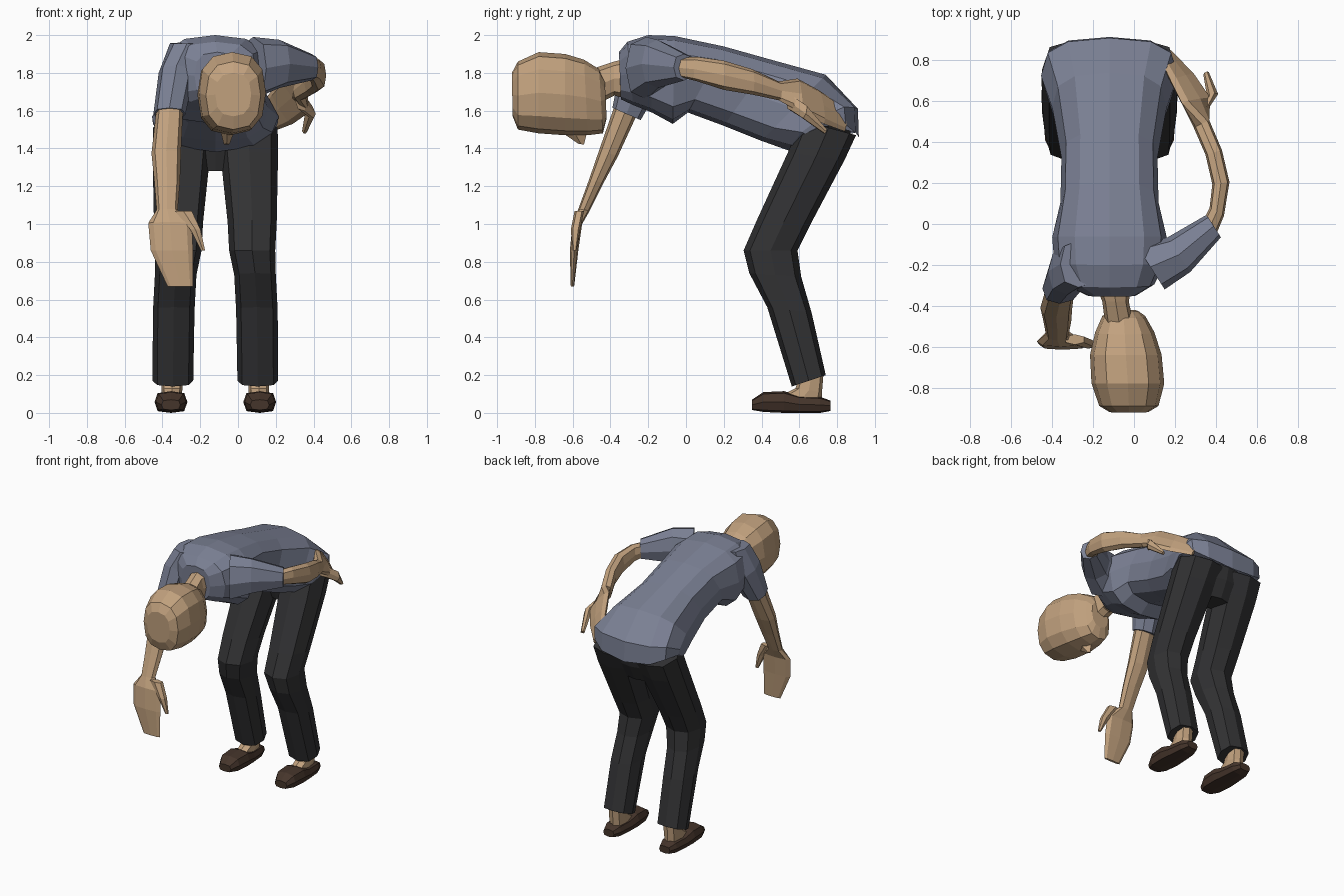
import bpy, bmesh
from math import sin, cos, tau, copysign
from mathutils import Vector

MID = -0.12  # body's own mirror plane


def material(name, r, g, b):
    m = bpy.data.materials.new(name)
    m.diffuse_color = (r, g, b, 1)
    return m


SHIRT = material("shirt", 0.20, 0.22, 0.30)
SKIN = material("skin", 0.54, 0.36, 0.21)
CLOTH = material("trousers", 0.032, 0.032, 0.034)
LEATHER = material("leather", 0.06, 0.035, 0.024)


def ring(a, b, side, n=8, k=0.78, lift=0.0):
    """Rounded section with diameter a-b and half-width vector side."""
    a, b, side = Vector(a), Vector(b), Vector(side)
    pts = []
    for i in range(n):
        t = tau * i / n
        c, s = round(cos(t), 6), round(sin(t), 6)
        p = (a + b) / 2 + (a - b) / 2 * copysign(abs(c) ** k, c) + side * copysign(abs(s) ** k, s)
        p.z += lift * s * s
        pts.append(p)
    return pts


def yz(x, a, b, hw, **kw):
    """Section given by two points in the side view and a half-width in x."""
    return ring((x, *a), (x, *b), (hw, 0, 0), **kw)


def loft(name, rings, mat, mirror=False):
    bm = bmesh.new()
    loops = []
    for r in rings:
        loops.append([bm.verts.new((2 * MID - p.x if mirror else p.x, p.y, p.z)) for p in r])
    n = len(loops[0])
    for l0, l1 in zip(loops, loops[1:]):
        for i in range(n):
            j = (i + 1) % n
            bm.faces.new((l0[i], l0[j], l1[j], l1[i]))
    bm.faces.new(loops[0])
    bm.faces.new(loops[-1])
    bmesh.ops.recalc_face_normals(bm, faces=bm.faces)
    me = bpy.data.meshes.new(name)
    bm.to_mesh(me)
    bm.free()
    me.materials.append(mat)
    ob = bpy.data.objects.new(name, me)
    bpy.context.collection.objects.link(ob)
    return ob


# Shirt body, collar to hem
T = dict(n=12, k=0.72)
loft("shirt_body", [
    yz(-0.11, (-0.355, 1.91), (-0.345, 1.66), 0.12, **T),
    yz(MID, (-0.31, 1.965), (-0.28, 1.63), 0.22, **T),
    yz(MID, (-0.20, 2.0), (-0.18, 1.59), 0.27, **T),
    yz(MID, (-0.06, 1.995), (-0.07, 1.53), 0.28, **T),
    yz(MID, (0.20, 1.94), (0.01, 1.59), 0.24, **T),
    yz(MID, (0.45, 1.87), (0.20, 1.52), 0.235, **T),
    yz(MID, (0.74, 1.79), (0.40, 1.44), 0.28, **T),
    yz(MID, (0.91, 1.61), (0.54, 1.39), 0.335, lift=0.07, **T),
    yz(MID, (0.915, 1.46), (0.56, 1.38), 0.33, lift=0.11, **T),
], SHIRT)

# Seat of the trousers
loft("trouser_seat", [
    yz(MID, (0.60, 1.52), (0.88, 1.52), 0.28),
    yz(MID, (0.60, 1.40), (0.85, 1.40), 0.22),
    yz(MID, (0.63, 1.28), (0.79, 1.28), 0.11),
], CLOTH)

# Legs, ankles and shoes
for side, mir in (("left", False), ("right", True)):
    loft(side + "_trouser_leg", [
        yz(0.105, (0.56, 0.14), (0.74, 0.20), 0.108),
        yz(0.10, (0.43, 0.56), (0.665, 0.53), 0.11),
        yz(0.09, (0.335, 0.74), (0.61, 0.72), 0.11),
        yz(0.075, (0.305, 0.86), (0.59, 0.86), 0.122),
        yz(0.075, (0.375, 1.02), (0.66, 1.0), 0.13),
        yz(0.06, (0.54, 1.38), (0.84, 1.34), 0.152),
        yz(0.05, (0.61, 1.55), (0.90, 1.47), 0.16),
    ], CLOTH, mir)
    loft(side + "_ankle", [
        yz(0.11, (0.50, 0.09), (0.72, 0.05), 0.05),
        yz(0.11, (0.58, 0.13), (0.72, 0.11), 0.055),
        yz(0.11, (0.61, 0.23), (0.73, 0.23), 0.055),
    ], SKIN, mir)
    S = dict(k=0.6)
    loft(side + "_shoe", [
        yz(0.115, (0.35, 0.07), (0.35, 0.015), 0.05, **S),
        yz(0.115, (0.41, 0.11), (0.41, 0.005), 0.08, **S),
        yz(0.115, (0.52, 0.115), (0.52, 0.0), 0.087, **S),
        yz(0.115, (0.60, 0.09), (0.60, 0.0), 0.08, **S),
        yz(0.115, (0.71, 0.085), (0.71, 0.0), 0.068, **S),
        yz(0.115, (0.765, 0.065), (0.765, 0.01), 0.045, **S),
    ], LEATHER, mir)

# Neck, head and nose
loft("neck", [
    yz(-0.10, (-0.30, 1.88), (-0.30, 1.66), 0.085),
    yz(-0.09, (-0.38, 1.86), (-0.38, 1.68), 0.065),
    yz(-0.07, (-0.50, 1.82), (-0.50, 1.62), 0.07),
], SKIN)
H = dict(n=12, k=0.8)
loft("head", [
    yz(-0.025, (-0.922, 1.80), (-0.918, 1.57), 0.095, **H),
    yz(-0.025, (-0.89, 1.86), (-0.89, 1.50), 0.145, **H),
    yz(-0.03, (-0.78, 1.91), (-0.78, 1.48), 0.178, **H),
    yz(-0.04, (-0.64, 1.90), (-0.64, 1.47), 0.175, **H),
    yz(-0.045, (-0.54, 1.87), (-0.52, 1.47), 0.145, **H),
    yz(-0.05, (-0.46, 1.82), (-0.44, 1.48), 0.105, **H),
    yz(-0.05, (-0.43, 1.76), (-0.42, 1.56), 0.07, **H),
], SKIN)
loft("nose", [
    yz(-0.055, (-0.68, 1.50), (-0.52, 1.50), 0.04, n=4),
    yz(-0.06, (-0.57, 1.425), (-0.54, 1.42), 0.015, n=4),
], SKIN)

# Hanging right arm
loft("right_sleeve", [
    yz(-0.27, (-0.31, 1.955), (-0.08, 1.96), 0.09),
    yz(-0.325, (-0.345, 1.84), (-0.12, 1.76), 0.095),
    yz(-0.363, (-0.39, 1.615), (-0.24, 1.55), 0.085),
], SHIRT)
loft("right_arm", [
    yz(-0.36, (-0.37, 1.65), (-0.25, 1.60), 0.07),
    yz(-0.38, (-0.46, 1.39), (-0.36, 1.36), 0.078),
    yz(-0.375, (-0.515, 1.23), (-0.435, 1.22), 0.068),
    yz(-0.375, (-0.57, 1.08), (-0.51, 1.07), 0.056),
    yz(-0.36, (-0.60, 1.01), (-0.55, 1.0), 0.115),
    yz(-0.35, (-0.615, 0.86), (-0.57, 0.86), 0.112),
    yz(-0.305, (-0.61, 0.67), (-0.592, 0.67), 0.068),
], SKIN)
loft("right_thumb", [
    yz(-0.29, (-0.59, 1.07), (-0.54, 1.07), 0.05, n=6),
    yz(-0.225, (-0.61, 0.97), (-0.56, 0.97), 0.03, n=6),
    yz(-0.185, (-0.60, 0.86), (-0.58, 0.86), 0.012, n=6),
], SKIN)


# Left arm swept back, hand on the hip
def upright(x, y, top, bottom, sx, sy):
    return ring((x, y, top), (x, y, bottom), (sx, sy, 0))


loft("left_sleeve", [
    upright(0.08, -0.21, 1.99, 1.66, 0.07, -0.11),
    upright(0.22, -0.15, 1.975, 1.72, 0.055, -0.085),
    upright(0.39, -0.01, 1.90, 1.76, 0.035, -0.055),
], SHIRT)
palm = (0.019, 0.014, 0.010)
loft("left_arm", [
    upright(0.36, -0.04, 1.88, 1.78, 0.03, -0.04),
    upright(0.405, 0.06, 1.885, 1.755, 0.035, -0.02),
    upright(0.425, 0.20, 1.865, 1.71, 0.042, 0.005),
    upright(0.39, 0.35, 1.82, 1.685, 0.04, 0.012),
    upright(0.33, 0.49, 1.755, 1.655, 0.038, 0.018),
    ring((0.235, 0.59, 1.77), (0.375, 0.61, 1.59), palm),
    ring((0.18, 0.70, 1.71), (0.29, 0.73, 1.53), palm),
    ring((0.11, 0.85, 1.61), (0.185, 0.84, 1.49), (0.01, 0.008, 0.006)),
], SKIN)
loft("left_thumb", [
    ring((0.32, 0.54, 1.69), (0.35, 0.56, 1.60), (0.03, 0.02, 0.01), n=6),
    ring((0.37, 0.63, 1.63), (0.40, 0.62, 1.56), (0.02, 0.015, 0.01), n=6),
    ring((0.345, 0.74, 1.50), (0.36, 0.735, 1.48), (0.01, 0.008, 0.005), n=6),
], SKIN)
